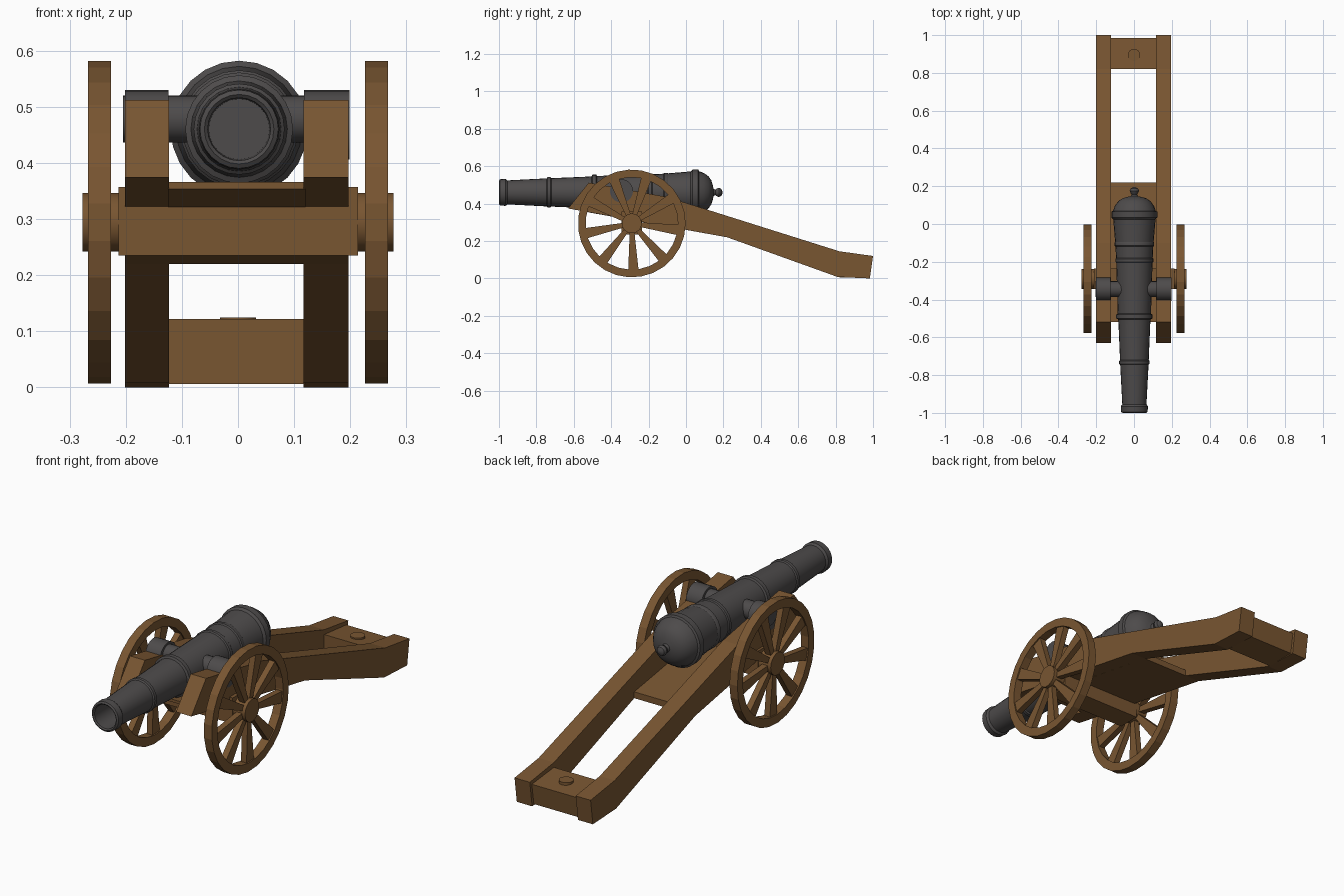
import bpy, bmesh, math
from mathutils import Matrix, Vector

if "Cube" in bpy.data.objects:
    bpy.data.objects.remove(bpy.data.objects["Cube"])


def material(name, rgb):
    m = bpy.data.materials.new(name)
    m.diffuse_color = (*rgb, 1)
    m.use_nodes = True
    m.node_tree.nodes["Principled BSDF"].inputs["Base Color"].default_value = m.diffuse_color
    return m


WOOD = material("brown wood", (0.19, 0.092, 0.031))
IRON = material("dark iron", (0.075, 0.070, 0.070))


def finish(bm, name, mat, smooth=False):
    bmesh.ops.recalc_face_normals(bm, faces=bm.faces)
    me = bpy.data.meshes.new(name)
    bm.to_mesh(me)
    bm.free()
    ob = bpy.data.objects.new(name, me)
    bpy.context.collection.objects.link(ob)
    me.materials.append(mat)
    if smooth:
        bpy.ops.object.select_all(action='DESELECT')
        ob.select_set(True)
        bpy.context.view_layer.objects.active = ob
        bpy.ops.object.shade_smooth_by_angle(angle=math.radians(35))
    return ob


def slab(name, outline, x0, x1, mat):
    """Extrude a (y, z) outline from x0 to x1."""
    bm = bmesh.new()
    a = [bm.verts.new((x0, y, z)) for y, z in outline]
    b = [bm.verts.new((x1, y, z)) for y, z in outline]
    bm.faces.new(a)
    bm.faces.new(b)
    n = len(a)
    for i in range(n):
        j = (i + 1) % n
        bm.faces.new((a[i], a[j], b[j], b[i]))
    return finish(bm, name, mat)


def lathe(name, profile, origin, axis, sides, mat, closed=False, smooth=True):
    """Spin (distance along axis, radius) points; axis is 'X', 'Y' or 'Z'."""
    def place(t, u, v):
        p = {'X': (t, u, v), 'Y': (u, t, v), 'Z': (u, v, t)}[axis]
        return Vector(p) + Vector(origin)
    bm = bmesh.new()
    rings = []
    for t, r in profile:
        rings.append([bm.verts.new(place(t, r * math.cos(k * math.tau / sides), r * math.sin(k * math.tau / sides)))
                      for k in range(sides)])
    pairs = list(zip(rings, rings[1:]))
    if closed:
        pairs.append((rings[-1], rings[0]))
    else:
        bm.faces.new(rings[0])
        bm.faces.new(rings[-1])
    for a, b in pairs:
        for k in range(sides):
            j = (k + 1) % sides
            bm.faces.new((a[k], a[j], b[j], b[k]))
    return finish(bm, name, mat, smooth)


# Barrel: bore, muzzle, reinforcing rings, breech dome and knob
barrel = [(-0.82, 0.054), (-0.995, 0.056), (-1.0, 0.062), (-0.995, 0.070), (-0.965, 0.072),
          (-0.955, 0.064), (-0.745, 0.075), (-0.74, 0.081), (-0.725, 0.081), (-0.72, 0.076),
          (-0.53, 0.084), (-0.505, 0.086), (-0.50, 0.096), (-0.48, 0.096), (-0.475, 0.088),
          (-0.205, 0.096), (-0.20, 0.101), (-0.185, 0.101), (-0.18, 0.097), (-0.12, 0.100),
          (-0.115, 0.105), (-0.10, 0.105), (-0.095, 0.102), (0.025, 0.112), (0.035, 0.122),
          (0.065, 0.122), (0.07, 0.113), (0.095, 0.104), (0.12, 0.086), (0.135, 0.065),
          (0.143, 0.04), (0.147, 0.02), (0.157, 0.014), (0.162, 0.019), (0.176, 0.025),
          (0.188, 0.019), (0.195, 0.006)]
lathe("barrel", barrel, (0.002, 0, 0.46), 'Y', 24, IRON)

# Trunnions with flared roots
lathe("trunnion", [(-0.205, 0.042), (0.199, 0.042)], (0, -0.345, 0.478), 'X', 20, IRON)

cheek = [(-0.63, 0.374), (-0.52, 0.512), (-0.1, 0.435), (0.82, 0.145), (1.0, 0.12),
         (0.983, 0.0), (0.81, 0.008), (0.22, 0.22)]
wheel_y, wheel_z = -0.29, 0.294

for side, s in (("left", -1), ("right", 1)):
    # Carriage cheek and the iron cap over the trunnion
    slab(side + "_cheek", cheek, s * 0.12 - 0.003, s * 0.199 - 0.002, WOOD)
    lathe(side + "_trunnion_cap", [(s * 0.121 - 0.003, 0.062), (s * 0.2 - 0.001, 0.062)],
          (0, -0.345, 0.468), 'X', 20, IRON)

    # Wheel rim
    lathe(side + "_wheel_rim", [(s * 0.226, 0.288), (s * 0.267, 0.288), (s * 0.267, 0.247), (s * 0.226, 0.247)],
          (0, wheel_y, wheel_z), 'X', 27, WOOD, closed=True, smooth=False)

    # Hub
    lathe(side + "_hub", [(s * 0.2, 0.053), (s * 0.277, 0.053)], (0, wheel_y, wheel_z), 'X', 18, WOOD)

    # Flared spokes
    bm = bmesh.new()
    for k in range(9):
        a = math.radians(-88 + 40 * k)
        d, n = (math.cos(a), math.sin(a)), (-math.sin(a), math.cos(a))
        ends = []
        for x in (s * 0.232, s * 0.261):
            ends.append([bm.verts.new((x, wheel_y + d[0] * r + n[0] * w, wheel_z + d[1] * r + n[1] * w))
                         for r, w in ((0.04, -0.012), (0.253, -0.028), (0.253, 0.028), (0.04, 0.012))])
        bm.faces.new(ends[0])
        bm.faces.new(ends[1])
        for i in range(4):
            j = (i + 1) % 4
            bm.faces.new((ends[0][i], ends[0][j], ends[1][j], ends[1][i]))
    finish(bm, side + "_spokes", WOOD)

# Axle beam
slab("axle", [(-0.345, 0.235), (-0.345, 0.357), (-0.235, 0.357), (-0.235, 0.235)], -0.213, 0.214, WOOD)

# Bed plate between the cheeks
slab("bed", [(-0.52, 0.353), (-0.52, 0.366), (0.22, 0.25), (0.22, 0.22)], -0.125, 0.12, WOOD)

# Tail block joining the cheeks, with a round peg on top
slab("tail_block", [(0.82, 0.006), (0.82, 0.122), (0.985, 0.105), (0.97, 0.006)], -0.125, 0.12, WOOD)
lathe("tail_peg", [(0.09, 0.032), (0.124, 0.032)], (0, 0.895, 0), 'Z', 16, WOOD)
